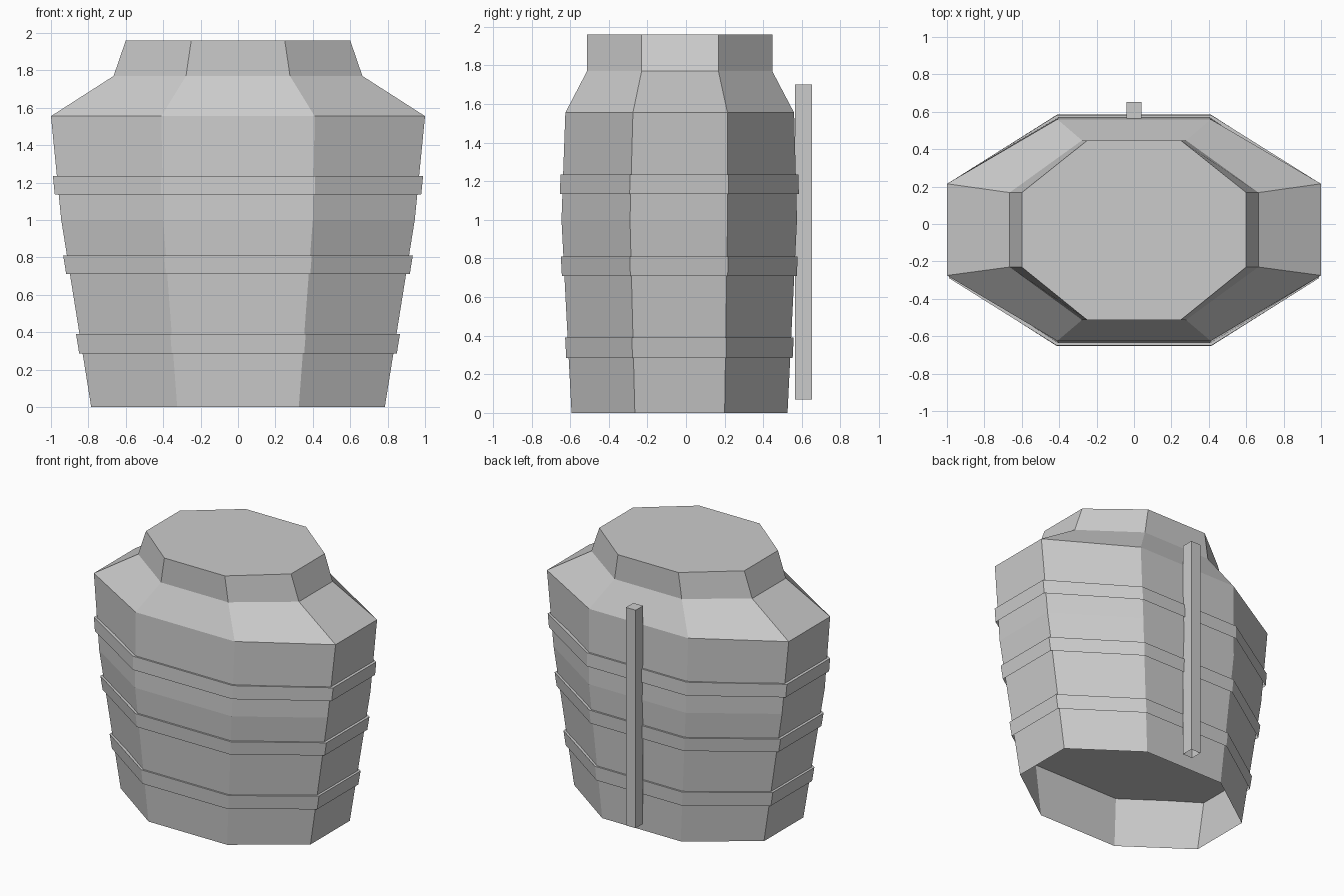
import bpy, bmesh

if "Cube" in bpy.data.objects:
    bpy.data.objects.remove(bpy.data.objects["Cube"])

# Body profile: z, half width, front half width, front y, side front y, side back y, back y
RINGS = [
    (0.00, 0.785, 0.325, -0.593, -0.265, 0.20, 0.526),
    (1.00, 0.945, 0.400, -0.645, -0.290, 0.215, 0.575),
    (1.555, 1.00, 0.410, -0.625, -0.275, 0.215, 0.56),
    (1.77, 0.665, 0.278, -0.513, -0.230, 0.168, 0.447),
    (1.96, 0.600, 0.250, -0.513, -0.230, 0.168, 0.447),
]
CENTRE_Y = -0.034


def octagon(ring, scale=1.0):
    z, w, i, f, sf, sb, b = ring
    pts = [(-i, f), (i, f), (w, sf), (w, sb), (i, b), (-i, b), (-w, sb), (-w, sf)]
    return [(x * scale, CENTRE_Y + (y - CENTRE_Y) * scale, z) for x, y in pts]


def ring_at(z):
    for a, b in zip(RINGS, RINGS[1:]):
        if a[0] <= z <= b[0]:
            t = (z - a[0]) / (b[0] - a[0])
            return tuple(p + (q - p) * t for p, q in zip(a, b))


def loft(name, loops):
    """Skin stacked loops, capped on top and open underneath."""
    bm = bmesh.new()
    rows = [[bm.verts.new(p) for p in loop] for loop in loops]
    n = len(rows[0])
    for lo, hi in zip(rows, rows[1:]):
        for k in range(n):
            m = (k + 1) % n
            bm.faces.new((lo[k], lo[m], hi[m], hi[k]))
    bm.faces.new(rows[-1])
    mesh = bpy.data.meshes.new(name)
    bm.to_mesh(mesh)
    bm.free()
    obj = bpy.data.objects.new(name, mesh)
    bpy.context.collection.objects.link(obj)
    return obj


# Hollow torso with shoulders and neck
loft("torso_shell", [octagon(r) for r in RINGS])

# Three raised bands, each closed on top
for k, (z0, z1) in enumerate([(0.285, 0.39), (0.71, 0.81), (1.135, 1.235)]):
    loft(f"band_{k + 1}", [octagon(ring_at(z), 1.022) for z in (z0, z1)])

# Vertical bar along the back
loft("back_bar", [[(-0.04, 0.565, z), (0.04, 0.565, z), (0.04, 0.652, z), (-0.04, 0.652, z)]
                  for z in (0.07, 1.70)])
